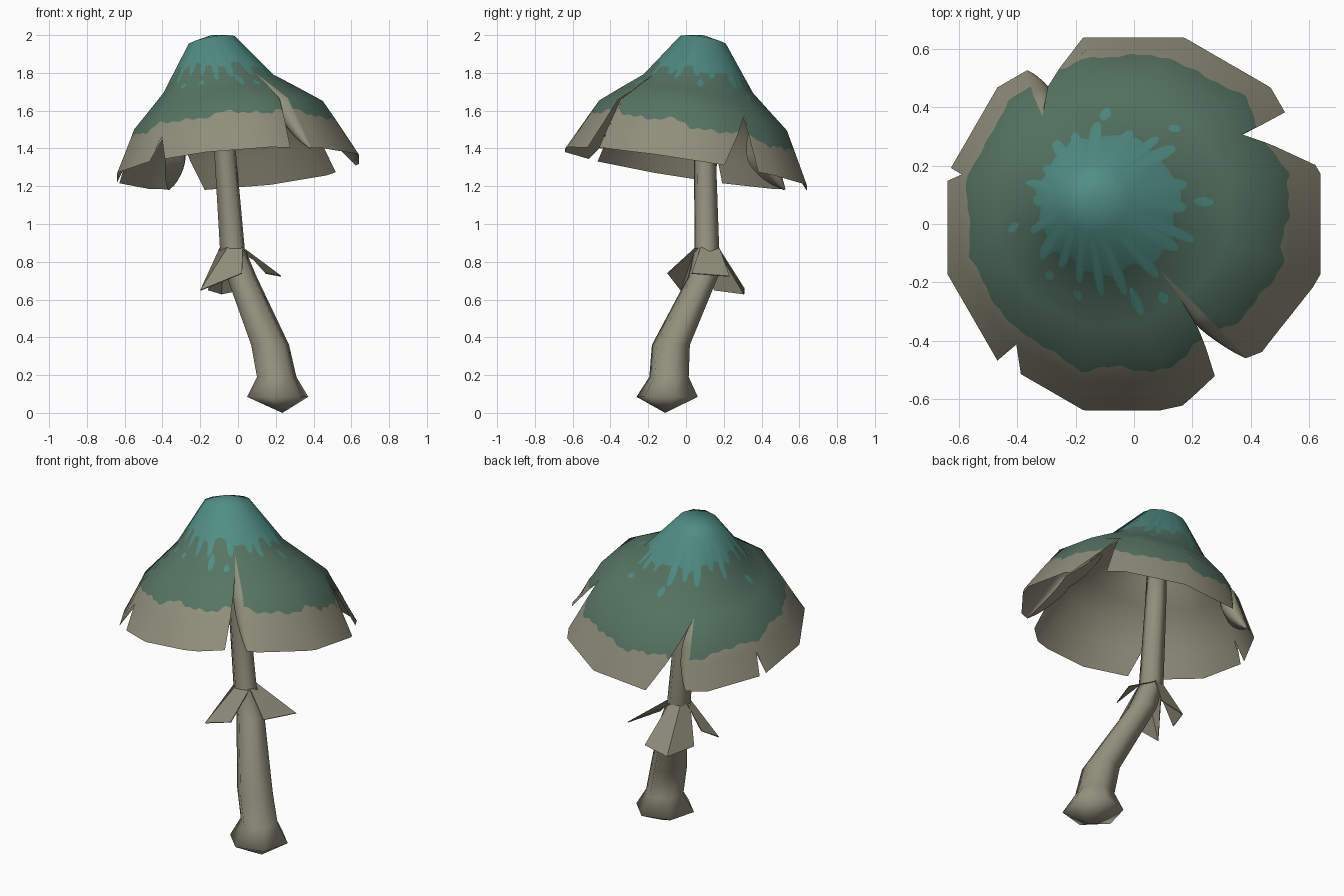
import bpy, bmesh, math, random
from mathutils import Vector

if "Cube" in bpy.data.objects:
    bpy.data.objects.remove(bpy.data.objects["Cube"])

random.seed(4)
rad = math.radians


def material(name, rgb):
    m = bpy.data.materials.new(name)
    m.diffuse_color = (*rgb, 1)
    m.use_nodes = True
    m.node_tree.nodes["Principled BSDF"].inputs["Base Color"].default_value = m.diffuse_color
    return m


TEAL = material("teal", (0.080, 0.270, 0.232))
GREEN = material("moss green", (0.093, 0.178, 0.127))
BEIGE = material("grey beige", (0.285, 0.278, 0.203))


def make_object(name, verts, faces, mats):
    me = bpy.data.meshes.new(name)
    me.from_pydata(verts, [], faces)
    for m in mats:
        me.materials.append(m)
    ob = bpy.data.objects.new(name, me)
    bpy.context.collection.objects.link(ob)
    me.polygons.foreach_set("use_smooth", [True] * len(me.polygons))
    return ob


# ---- cap: leaning twelve-sided rings (centre x, y, z, radius, slope x, slope y)
RINGS = [(-0.14, 0.09, 2.0, 0, 0, 0),
         (-0.14, 0.09, 1.97, 0.125, 0.17, -0.17),
         (-0.105, 0.065, 1.73, 0.30, 0.17, -0.17),
         (-0.05, 0.035, 1.555, 0.517, 0.15, -0.16),
         (0.0, 0.0, 1.294, 0.662, 0.077, -0.156)]
# tears: angle, ring position of tip, opening on the + and - side, inward pull of the rim
TEARS = [(-49, 2.0, -1, 13, 0.05), (33, 3.0, 3.5, 15, 0.0),
         (126.5, 2.5, -1.5, 21, 0.0), (165, 3.45, 2, 2, 0.0),
         (229, 3.45, 4, 4, 0.0)]


def ring_at(s):
    i = min(int(s), 3)
    return [a + (b - a) * (s - i) for a, b in zip(RINGS[i], RINGS[i + 1])]


def cap_point(ang, s, sides=True):
    cx, cy, z, r, sx, sy = ring_at(s)
    if sides:
        r *= math.cos(rad(15)) / math.cos(rad((ang - 15) % 30 - 15))
    x, y = r * math.cos(rad(ang)), r * math.sin(rad(ang))
    return Vector((cx + x, cy + y, z + sx * x + sy * y))


def tangent(ang, s):
    sx, sy = ring_at(s)[4:]
    c, n = math.cos(rad(ang)), math.sin(rad(ang))
    return Vector((-n, c, sy * c - sx * n)).normalized()


def cap_normal(ang, s):
    if s < 0.01:
        return Vector((0, 0, 1))
    down = cap_point(ang, min(4, s + 0.5), False) - cap_point(ang, max(0, s - 0.5), False)
    return down.cross(tangent(ang, s)).normalized()


def gap(a, b):
    return abs((a - b + 180) % 360 - 180)


def tear_ramp(tear, s):
    return max(0, (s - tear[1]) / (4 - tear[1]))


def radial(ang):
    return Vector((math.cos(rad(ang)), math.sin(rad(ang)), 0))


# painted splash: drips and loose drops (angle, ring position, half length, half width)
DRIPS = [(k * 18 + random.uniform(-5, 5), random.uniform(0.12, 0.45), random.uniform(3.2, 5.5))
         for k in range(20)]
DROPS = [(90, 2.12, .12, 3), (50, 2.28, .07, 3), (3, 2.2, .13, 2.5), (193, 2.12, .12, 2.5),
         (232, 2.05, .07, 3), (253, 2.1, .07, 3), (288, 2.2, .2, 2.7), (303, 2.36, .09, 2.5)]


def paint_edges(a):
    """Ring positions of the splash edge, drop start, drop end and green edge."""
    splash = 1.66 + 0.17 * math.cos(rad(a + 10))
    splash += 0.05 * math.sin(rad(7 * a)) + 0.03 * math.sin(rad(13 * a + 40))
    splash += max(l * math.sqrt(max(0, 1 - (gap(a, c) / w) ** 2)) for c, l, w in DRIPS)
    c, s, l, w = min(DROPS, key=lambda d: gap(a, d[0]))
    half = max(0.003, l * math.sqrt(max(0, 1 - (gap(a, c) / w) ** 2)))
    green = 3.29 + 0.13 * math.cos(rad(a - 45))
    green += 0.04 * math.sin(rad(9 * a)) + 0.03 * math.sin(rad(17 * a + 60)) \
        + 0.02 * math.sin(rad(41 * a))
    return splash, s - half, s + half, green


verts, normals, faces, slots = [], [], [], []
for k, left in enumerate(TEARS):                      # one panel between each two tears
    right = TEARS[(k + 1) % 5]
    a0, a1 = left[0], right[0] + (360 if k == 4 else 0)
    reach = min(40, a1 - a0)
    n = int(a1 - a0)
    cols, paints, positions = [], [], []
    for i in range(n + 1):
        a = a0 + (a1 - a0) * i / n
        paint = paint_edges(a)
        rows = sorted([0, 1, 2, 2.5, 3, 3.45, 4, *paint])
        outer, inner = [], []
        for s in rows:
            ang, pull, thick = a, 0, 0.012 * min(1, (4 - s) * 3)
            for tear, dist, open_by in ((left, a - a0, left[2]), (right, a1 - a, -right[3])):
                ramp = tear_ramp(tear, s)
                ang += open_by * ramp * max(0, 1 - dist / reach)
                pull += tear[4] * ramp * max(0, 1 - dist / 30)
                if ramp > 0:
                    thick *= min(1, dist / 4)
            nor = cap_normal(ang, s)
            p = cap_point(ang, s) - radial(ang) * pull
            outer.append(len(verts))
            inner.append(len(verts) + 1)
            verts += [p, p - nor * thick]
            normals += [nor, -nor]
        cols.append((outer, inner))
        paints.append(paint)
        positions.append(rows)
    for i in range(n):
        splash, d0, d1, green = [(p + q) / 2 for p, q in zip(paints[i], paints[i + 1])]
        (o0, i0), (o1, i1) = cols[i], cols[i + 1]
        for r in range(len(o0) - 1):
            s = sum(positions[c][q] for c in (i, i + 1) for q in (r, r + 1)) / 4
            drop = d1 - d0 > 0.02 and d0 < s < d1
            slot = 0 if s < splash or drop else 1 if s < green else 2
            if r == 0:
                faces += [(o0[0], o0[1], o1[1]), (i0[0], i1[1], i0[1])]
            else:
                faces += [(o0[r], o0[r + 1], o1[r + 1], o1[r]),
                          (i0[r], i1[r], i1[r + 1], i0[r + 1])]
            slots += [slot, 2]

cap = make_object("cap", verts, faces, [TEAL, GREEN, BEIGE])
cap.data.polygons.foreach_set("material_index", slots)
cap.data.normals_split_custom_set_from_vertices([tuple(v) for v in normals])

# ---- curled flaps: torn edges rolled in under the cap beside the two long tears
for name, tear in (("front_curl", TEARS[0]), ("back_curl", TEARS[2])):
    verts, faces, ROWS, TURN = [], [], 12, 7
    for i in range(ROWS + 1):
        ramp = i / ROWS
        s = tear[1] + ramp * (4 - tear[1])
        ang = tear[0] + tear[2] * ramp
        edge = cap_point(ang, s) - radial(ang) * tear[4] * ramp
        t, nor = tangent(ang, s), cap_normal(ang, s)
        size = 0.045 * math.sin(math.pi * ramp) ** 0.8 + 0.004
        for j in range(TURN):
            f = math.pi * j / (TURN - 1)
            verts.append(edge - t * size * math.sin(f) - nor * size * (1 - math.cos(f)))
        verts.append(verts[-1] + t * size * 2.2)
    w = TURN + 1
    faces = [(i * w + j, i * w + j + 1, (i + 1) * w + j + 1, (i + 1) * w + j)
             for i in range(ROWS) for j in range(TURN)]
    make_object(name, verts, faces, [BEIGE])

# ---- stem: bent six-sided tube with a bulb at the foot (x, y, z, radius)
PATH = [(0.21, -0.10, 0.085, 0.168), (0.205, -0.09, 0.19, 0.108), (0.17, -0.08, 0.36, 0.104),
        (0.02, 0.09, 0.72, 0.082), (-0.03, 0.11, 0.87, 0.068), (-0.07, 0.10, 1.40, 0.059),
        (-0.10, 0.085, 1.80, 0.052)]
N = 6
verts = [(x + r * math.cos(rad(15 + 360 * j / N)), y + r * math.sin(rad(15 + 360 * j / N)), z)
         for x, y, z, r in PATH for j in range(N)]
faces = [(i * N + j, i * N + (j + 1) % N, (i + 1) * N + (j + 1) % N, (i + 1) * N + j)
         for i in range(len(PATH) - 1) for j in range(N)]
foot = len(verts)
verts.append((0.235, -0.11, 0.0))
faces += [(foot, (j + 1) % N, j) for j in range(N)]
faces.append(tuple(range(foot - N, foot)))
make_object("stem", verts, faces, [BEIGE])

# ---- torn skirt: three flaps hanging from the stem (arc start, arc end, lower points)
FLAPS = [(330, 440, [(0.15, 0.03, 0.74), (0.23, 0.23, 0.725)]),
         (70, 190, [(0.06, 0.31, 0.66), (-0.09, 0.31, 0.63), (-0.16, 0.15, 0.65)]),
         (170, 325, [(-0.14, 0.05, 0.70), (-0.20, -0.03, 0.65), (0.02, -0.10, 0.74)])]
verts, faces = [], []
for start, end, low in FLAPS:
    base, n = len(verts), len(low)
    for j, p in enumerate(low):
        a = rad(start + (end - start) * j / (n - 1))
        verts += [(-0.03 + 0.068 * math.cos(a), 0.11 + 0.068 * math.sin(a), 0.875), p]
    for j in range(n - 1):
        b = base + 2 * j
        faces.append((b, b + 1, b + 3, b + 2))
skirt = make_object("skirt", verts, faces, [BEIGE])
thin = skirt.modifiers.new("thickness", "SOLIDIFY")
thin.thickness = 0.005
skirt.data.polygons.foreach_set("use_smooth", [False] * len(skirt.data.polygons))
